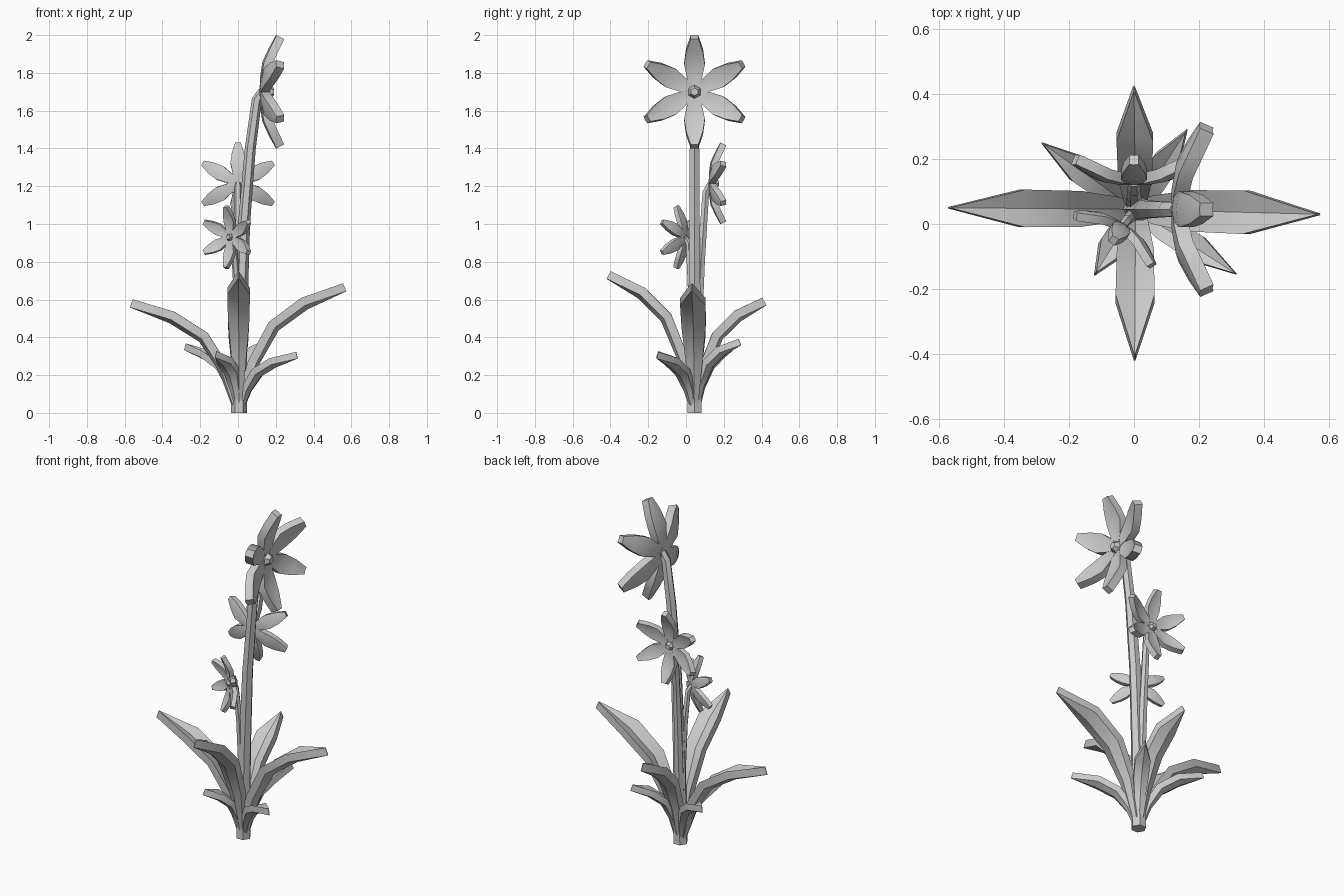
import bpy, bmesh, math
from mathutils import Vector

if "Cube" in bpy.data.objects:
    bpy.data.objects.remove(bpy.data.objects["Cube"])

grey = bpy.data.materials.new("plain grey")
grey.diffuse_color = (0.6, 0.6, 0.6, 1)
grey.use_nodes = True
grey.node_tree.nodes["Principled BSDF"].inputs["Base Color"].default_value = grey.diffuse_color
UP = Vector((0, 0, 1))


def loft(name, rings, angle=35):
    """Skin a list of closed rings of points, capped at both ends."""
    bm = bmesh.new()
    vs = [[bm.verts.new(p) for p in ring] for ring in rings]
    n = len(vs[0])
    for a, b in zip(vs, vs[1:]):
        for i in range(n):
            j = (i + 1) % n
            bm.faces.new((a[i], a[j], b[j], b[i]))
    bm.faces.new(vs[0])
    bm.faces.new(vs[-1])
    bmesh.ops.recalc_face_normals(bm, faces=bm.faces)
    me = bpy.data.meshes.new(name)
    bm.to_mesh(me)
    bm.free()
    me.materials.append(grey)
    ob = bpy.data.objects.new(name, me)
    bpy.context.collection.objects.link(ob)
    bpy.ops.object.select_all(action='DESELECT')
    bpy.context.view_layer.objects.active = ob
    ob.select_set(True)
    bpy.ops.object.shade_smooth_by_angle(angle=math.radians(angle))
    return ob


def blade(name, origin, out, up, path, widths, thick, fold):
    """Thick folded strip; path holds (distance along out, along up)."""
    side = up.cross(out).normalized()
    rings = []
    for i, ((r, h), w) in enumerate(zip(path, widths)):
        r0, h0 = path[max(i - 1, 0)]
        r1, h1 = path[min(i + 1, len(path) - 1)]
        tan = (out * (r1 - r0) + up * (h1 - h0)).normalized()
        nrm = tan.cross(side).normalized()
        if nrm.dot(up) < 0:
            nrm = -nrm
        c = origin + out * r + up * h
        f = nrm * fold * w
        t = nrm * thick / 2
        s = side * w
        rings.append([c - s + f + t, c - f + t, c + s + f + t,
                      c + s + f - t, c - f - t, c - s + f - t])
    return loft(name, rings)


def tube(name, pts, radii, sides=6):
    """Six-sided tube along a path."""
    pts = [Vector(p) for p in pts]
    rings = []
    for i, (p, r) in enumerate(zip(pts, radii)):
        if i == 0:
            t = UP if abs(pts[1].z - p.z) > 0.1 else (pts[1] - p).normalized()
        else:
            t = (pts[min(i + 1, len(pts) - 1)] - pts[i - 1]).normalized()
        u = t.cross(Vector((0, 1, 0)) if abs(t.y) < 0.7 else UP).normalized()
        v = t.cross(u)
        rings.append([p + r * (math.cos(a) * u + math.sin(a) * v)
                      for a in (math.tau * k / sides for k in range(sides))])
    return loft(name, rings, 30)


# Flowers: six thick petals curling forward around a small centre
PETAL = ((0.0, 0.025), (0.07, 0.027), (0.15, 0.04), (0.22, 0.072), (0.29, 0.108))
PETAL_W = (0.018, 0.038, 0.055, 0.045, 0.02)


def flower(name, centre, heading, s):
    c = Vector(centre)
    face = Vector((math.cos(heading), math.sin(heading), 0))
    across = UP.cross(face)
    for k in range(6):
        a = math.radians(90 + 60 * k)
        out = across * math.cos(a) + UP * math.sin(a)
        blade(f"{name}_petal_{k + 1}", c, out, face,
              [(r * s, h * s) for r, h in PETAL],
              [w * s for w in PETAL_W], 0.046 * s, 0.08)
    tube(f"{name}_centre", [c, c + face * 0.05 * s, c + face * 0.075 * s],
         [0.036 * s, 0.036 * s, 0.02 * s])


flower("large_flower", (0.115, 0.045, 1.7), 0, 1.0)
flower("medium_flower", (0.0, 0.12, 1.215), math.pi / 2, 0.72)
flower("small_flower", (-0.03, 0.0, 0.93), math.radians(237), 0.56)

# Stems
tube("main_stem", [(0.005, 0.045, 0), (0.012, 0.045, 0.5), (0.032, 0.045, 1.0),
                   (0.065, 0.045, 1.4), (0.1, 0.045, 1.66), (0.13, 0.045, 1.7)],
     [0.042, 0.037, 0.032, 0.029, 0.027, 0.025])
tube("medium_stem", [(0.005, 0.045, 0), (0.002, 0.06, 0.4), (0.0, 0.08, 0.8),
                     (0.0, 0.105, 1.17), (0.0, 0.13, 1.215)],
     [0.03, 0.027, 0.023, 0.02, 0.018])
tube("small_stem", [(0.005, 0.045, 0), (0.002, 0.035, 0.4), (-0.008, 0.025, 0.7),
                    (-0.022, 0.012, 0.9), (-0.035, -0.006, 0.93)],
     [0.024, 0.022, 0.019, 0.016, 0.014])

# Leaves: arching blades, given by tip position and greatest half width
ARC = ((0.02, 0.07), (0.14, 0.40), (0.33, 0.69), (0.62, 0.87), (1.0, 1.0))
LEAF_W = (0.3, 0.65, 0.95, 1.0, 0.04)
LEAVES = {
    "right_leaf": ((0.565, 0.03, 0.665), 0.067),
    "left_leaf": ((-0.565, 0.05, 0.58), 0.058),
    "back_leaf": ((0.0, 0.415, 0.59), 0.056),
    "front_leaf": ((0.002, -0.41, 0.73), 0.06),
    "small_front_right_leaf": ((0.312, -0.152, 0.305), 0.042),
    "small_front_left_leaf": ((-0.118, -0.152, 0.31), 0.042),
    "small_back_left_leaf": ((-0.28, 0.247, 0.35), 0.042),
    "small_back_right_leaf": ((0.16, 0.285, 0.375), 0.042),
}
for name, (tip, w) in LEAVES.items():
    base = Vector((0.005, 0.045, 0))
    d = Vector((tip[0], tip[1], 0)) - base
    L = d.length
    blade(name, base, d.normalized(), UP, [(r * L, h * tip[2]) for r, h in ARC],
          [w * k for k in LEAF_W], 0.045 if w > 0.05 else 0.036, 0.18)
